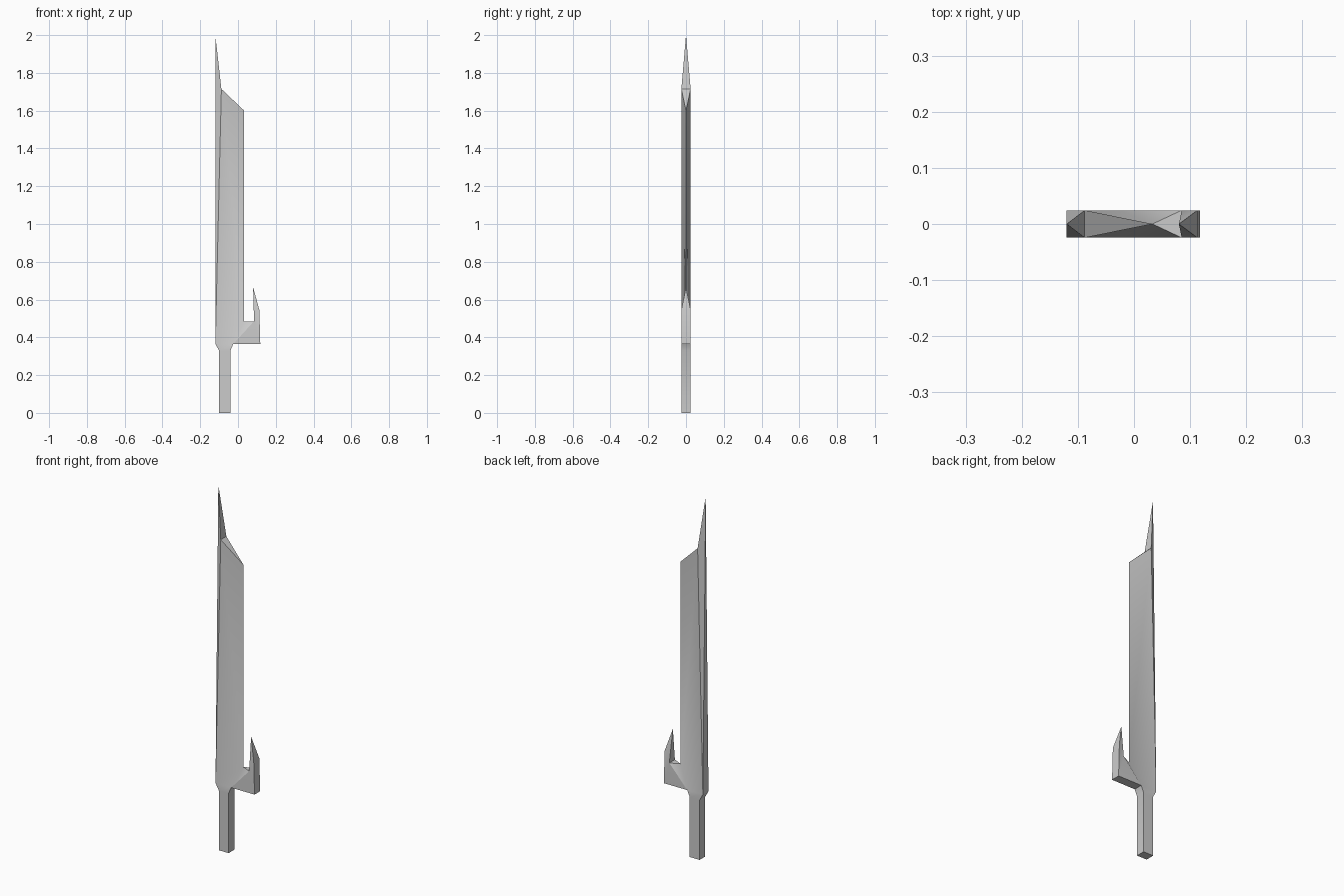
import bpy, bmesh

if "Cube" in bpy.data.objects:
    bpy.data.objects.remove(bpy.data.objects["Cube"])

HALF = 0.0245

# Silhouette (x, z, half thickness): 0 marks sharp points and cutting edge
OUTLINE = {
    "A": (-0.10, 0.00, HALF), "B": (-0.04, 0.00, HALF),   # grip end
    "C": (-0.04, 0.33, HALF), "D": (-0.025, 0.365, HALF),  # grip shoulder
    "E": (0.118, 0.365, HALF), "F": (0.113, 0.545, HALF),  # hook outside
    "G": (0.08, 0.665, 0), "H": (0.085, 0.485, HALF),      # hook tip, inside
    "I": (0.033, 0.485, 0), "J": (0.033, 1.60, 0),         # cutting edge
    "K": (-0.088, 1.715, HALF), "L": (-0.12, 2.00, 0),     # notch, blade tip
    "M": (-0.12, 0.365, HALF), "N": (-0.10, 0.33, HALF),   # spine foot
}
# Facets of one flat side
SIDE = ["ABCN", "NCDM", "DEH", "EFH", "FGH", "DHI", "MDI", "MIK", "IJK", "MKL"]

bm = bmesh.new()
front, back = {}, {}
for key, (x, z, t) in OUTLINE.items():
    front[key] = bm.verts.new((x, -t, z))
    back[key] = bm.verts.new((x, t, z)) if t else front[key]

# Both sides
for facet in SIDE:
    bm.faces.new([front[k] for k in facet])
    bm.faces.new([back[k] for k in reversed(facet)])

# Rim joining the two sides, collapsing to triangles at sharp points
keys = list(OUTLINE)
for a, b in zip(keys, keys[1:] + keys[:1]):
    ring = list(dict.fromkeys([front[b], front[a], back[a], back[b]]))
    if len(ring) > 2:
        bm.faces.new(ring)

bmesh.ops.recalc_face_normals(bm, faces=bm.faces[:])
mesh = bpy.data.meshes.new("hooked_sword")
bm.to_mesh(mesh)
bm.free()
sword = bpy.data.objects.new("hooked_sword", mesh)
bpy.context.collection.objects.link(sword)

# Soft shading across shallow facets, crisp at the rim
bpy.context.view_layer.objects.active = sword
sword.select_set(True)
bpy.ops.object.shade_smooth_by_angle(angle=0.5)
